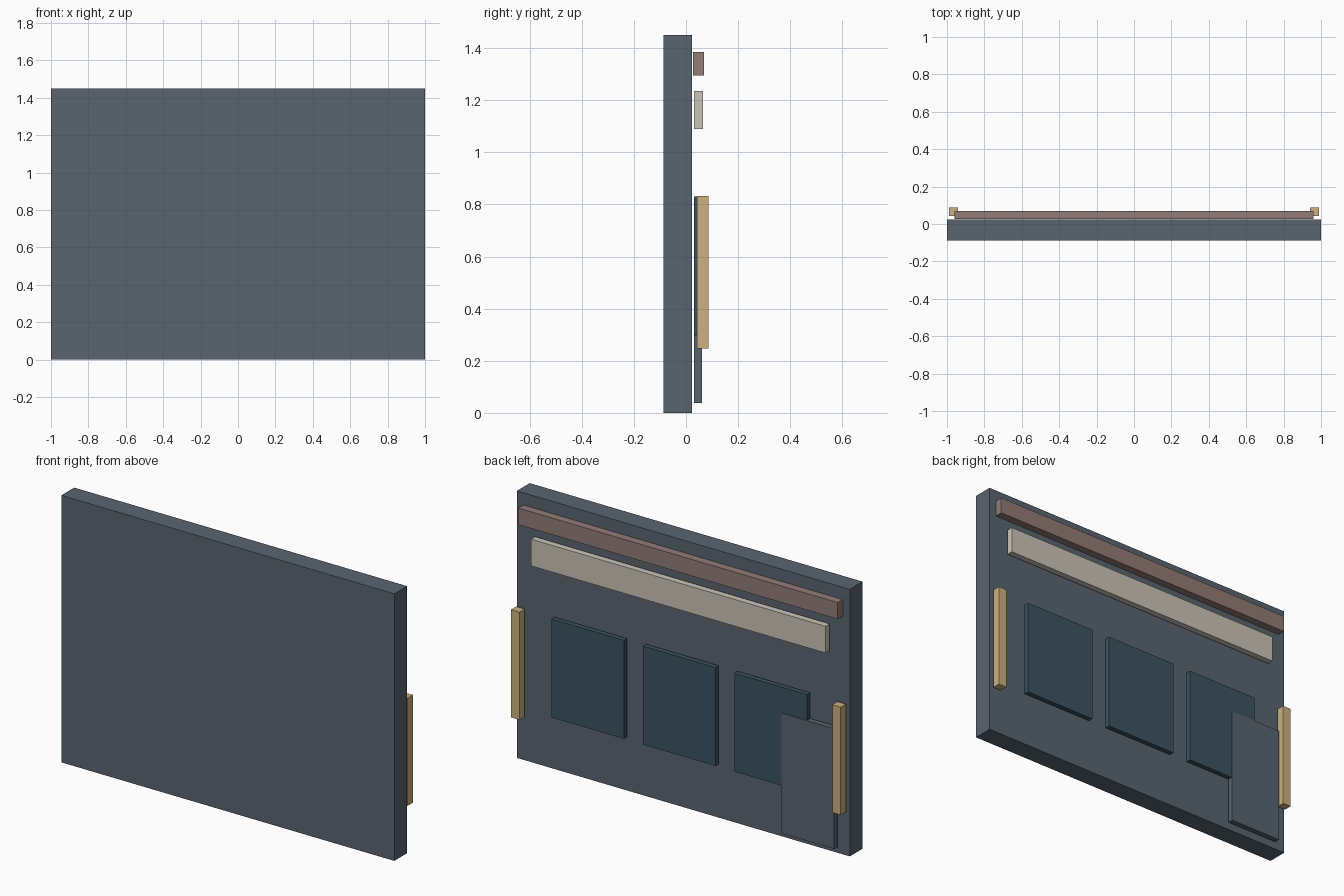
import bpy

if "Cube" in bpy.data.objects:
    bpy.data.objects.remove(bpy.data.objects["Cube"])


def material(name, rgb):
    m = bpy.data.materials.new(name)
    m.diffuse_color = (*rgb, 1)
    m.use_nodes = True
    m.node_tree.nodes["Principled BSDF"].inputs["Base Color"].default_value = m.diffuse_color
    return m


slate = material("slate", (0.10, 0.13, 0.16))
dark_glass = material("dark_glass", (0.045, 0.085, 0.115))
clay = material("clay", (0.29, 0.20, 0.18))
cream = material("cream", (0.60, 0.56, 0.48))
wood = material("wood", (0.61, 0.44, 0.22))


def box(name, x, y, z, mat):
    """Box from (min, max) ranges on each axis."""
    ranges = (x, y, z)
    bpy.ops.mesh.primitive_cube_add(size=1, location=[(a + b) / 2 for a, b in ranges])
    ob = bpy.context.object
    ob.name = name
    ob.scale = [b - a for a, b in ranges]
    bpy.ops.object.transform_apply(location=False, rotation=False, scale=True)
    ob.data.materials.append(mat)
    return ob


# Main wall slab
box("wall", (-1, 1), (-0.087, 0.023), (0, 1.45), slate)

# Horizontal trim and sign band on the rear face
box("cornice", (-0.96, 0.96), (0.026, 0.069), (1.295, 1.385), clay)
box("sign_band", (-0.885, 0.885), (0.031, 0.066), (1.09, 1.235), cream)

# Row of three windows
for i, cx in enumerate((-0.55, 0, 0.55)):
    box(f"window_{i + 1}", (cx - 0.218, cx + 0.218), (0.031, 0.058), (0.295, 0.83), dark_glass)

# Door panel, just proud of the window beside it
box("door", (-0.933, -0.615), (0.031, 0.061), (0.037, 0.69), slate)

# Side posts
for side, cx in (("left", -0.965), ("right", 0.965)):
    box(f"{side}_post", (cx - 0.025, cx + 0.025), (0.042, 0.087), (0.247, 0.832), wood)
